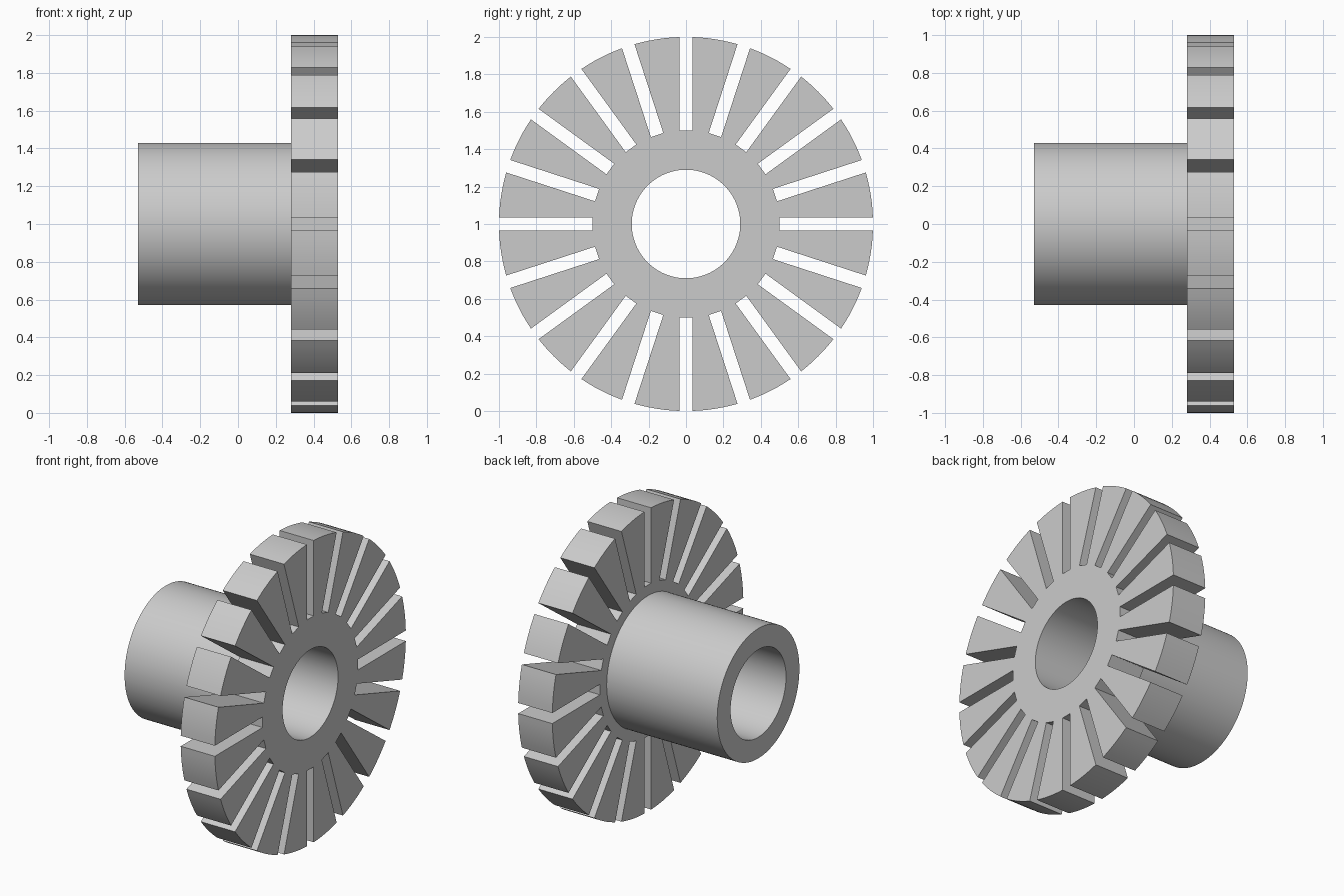
import bpy
import bmesh
from math import sin, cos, asin, sqrt, pi

if "Cube" in bpy.data.objects:
    bpy.data.objects.remove(bpy.data.objects["Cube"], do_unlink=True)

# Main dimensions
BORE, HUB, ROOT, TIP = 0.29, 0.43, 0.5, 1.0
HUB_END, REAR, FRONT = -0.53, 0.28, 0.53
SLOTS, HALF_SLOT = 20, 0.035
CORNER = sqrt(ROOT ** 2 + HALF_SLOT ** 2)
STEP = 2 * pi / SLOTS
SLOT_COLS, TOOTH_COLS = 3, 6

grey = bpy.data.materials.new("plain grey")
grey.use_nodes = True
grey.diffuse_color = (0.6, 0.6, 0.6, 1)
grey.node_tree.nodes["Principled BSDF"].inputs["Base Color"].default_value = (0.6, 0.6, 0.6, 1)

bm = bmesh.new()


def point(x, r, a):
    return (x, r * cos(a), 1 + r * sin(a))


def quad(*corners):
    bm.faces.new([bm.verts.new(point(*c)) for c in corners])


def strip(a, b, start, end):
    """Quad between two (x, radius) stations and two angles."""
    quad((*start, a), (*start, b), (*end, b), (*end, a))


def split(start, end, count):
    edges = [start + (end - start) * i / count for i in range(count + 1)]
    return list(zip(edges, edges[1:]))


def body_column(a, b, ra, rb):
    """Bore, hub and inner disc over one angular slice."""
    strip(a, b, (FRONT, BORE), (HUB_END, BORE))
    strip(a, b, (HUB_END, BORE), (HUB_END, HUB))
    strip(a, b, (HUB_END, HUB), (REAR, HUB))
    quad((REAR, HUB, a), (REAR, HUB, b), (REAR, rb, b), (REAR, ra, a))
    quad((FRONT, BORE, a), (FRONT, BORE, b), (FRONT, rb, b), (FRONT, ra, a))


root_half = asin(HALF_SLOT / CORNER)
tip_half = asin(HALF_SLOT / TIP)

for k in range(SLOTS):
    mid = k * STEP

    # Flat slot floor
    for a, b in split(-root_half, root_half, SLOT_COLS):
        ra, rb = ROOT / cos(a), ROOT / cos(b)
        a, b = mid + a, mid + b
        body_column(a, b, ra, rb)
        quad((REAR, ra, a), (REAR, rb, b), (FRONT, rb, b), (FRONT, ra, a))

    # Tooth with parallel-sided slots either side
    roots = split(mid + root_half, mid + STEP - root_half, TOOTH_COLS)
    tips = split(mid + tip_half, mid + STEP - tip_half, TOOTH_COLS)
    for (a, b), (c, d) in zip(roots, tips):
        body_column(a, b, CORNER, CORNER)
        for x in (REAR, FRONT):
            quad((x, CORNER, a), (x, CORNER, b), (x, TIP, d), (x, TIP, c))
        strip(c, d, (REAR, TIP), (FRONT, TIP))
    for a, c in ((roots[0][0], tips[0][0]), (roots[-1][1], tips[-1][1])):
        quad((REAR, CORNER, a), (FRONT, CORNER, a), (FRONT, TIP, c), (REAR, TIP, c))

# Weld into one closed solid
bmesh.ops.remove_doubles(bm, verts=bm.verts[:], dist=0.0001)
bmesh.ops.recalc_face_normals(bm, faces=bm.faces[:])
mesh = bpy.data.meshes.new("slotted_wheel_with_hub")
bm.to_mesh(mesh)
bm.free()
mesh.materials.append(grey)
wheel = bpy.data.objects.new("slotted_wheel_with_hub", mesh)
bpy.context.collection.objects.link(wheel)

bpy.ops.object.select_all(action="DESELECT")
wheel.select_set(True)
bpy.context.view_layer.objects.active = wheel
bpy.ops.object.shade_smooth_by_angle()
